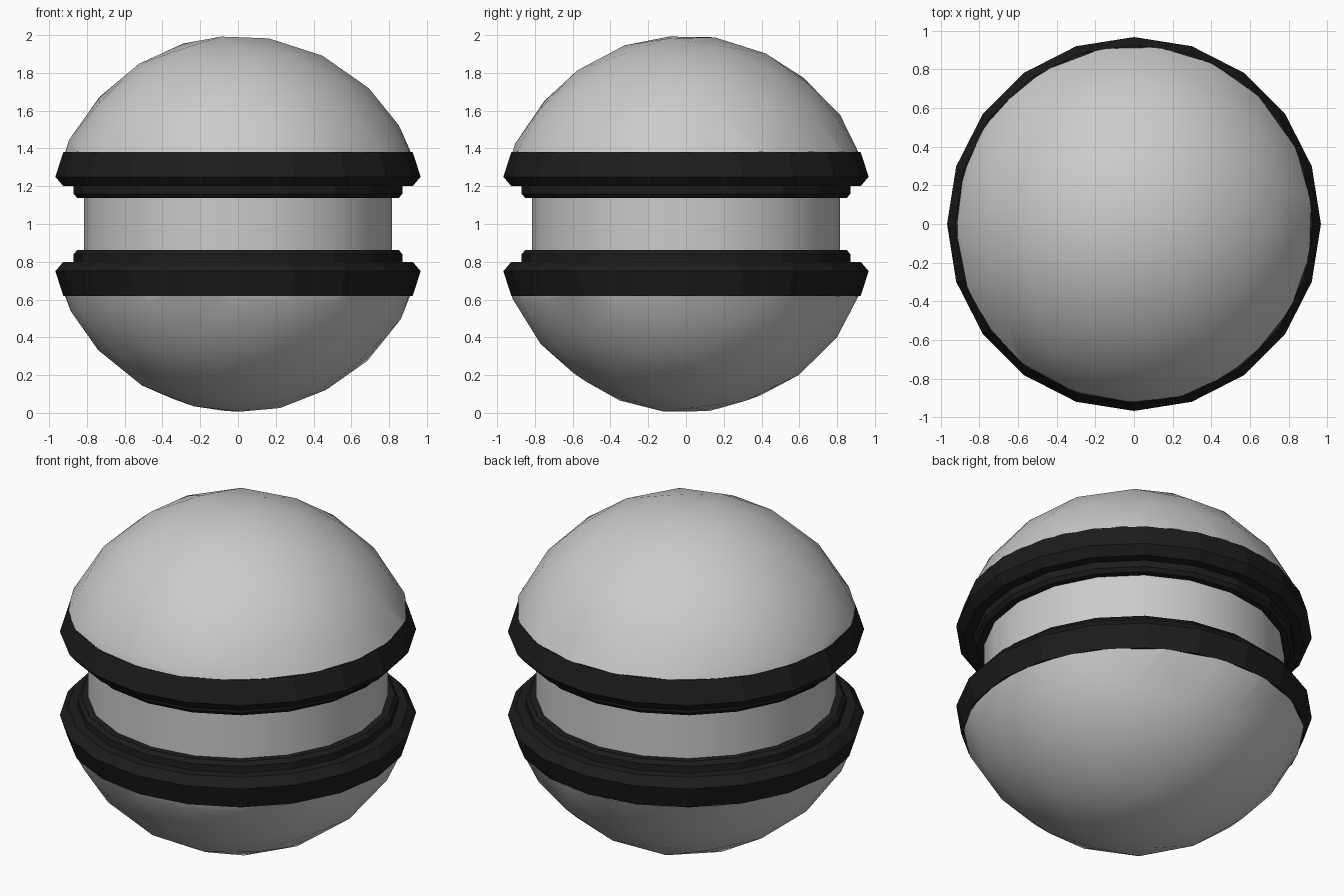
import bpy, bmesh, math
from mathutils import Matrix, Vector

if "Cube" in bpy.data.objects:
    bpy.data.objects.remove(bpy.data.objects["Cube"])

SIDES = 20

black = bpy.data.materials.new("black")
black.diffuse_color = (0.012, 0.012, 0.012, 1)
black.use_nodes = True
black.node_tree.nodes["Principled BSDF"].inputs["Base Color"].default_value = black.diffuse_color


def finish(bm, name, mat=None, angle=None):
    bmesh.ops.recalc_face_normals(bm, faces=bm.faces)
    me = bpy.data.meshes.new(name)
    bm.to_mesh(me)
    bm.free()
    ob = bpy.data.objects.new(name, me)
    bpy.context.collection.objects.link(ob)
    if mat:
        me.materials.append(mat)
    if angle:
        bpy.ops.object.select_all(action='DESELECT')
        ob.select_set(True)
        bpy.context.view_layer.objects.active = ob
        bpy.ops.object.shade_smooth_by_angle(angle=math.radians(angle))
    return ob


def lathe(profile):
    bm = bmesh.new()
    loops = []
    for r, z in profile:
        loops.append([bm.verts.new((r * math.cos(2 * math.pi * i / SIDES),
                                    r * math.sin(2 * math.pi * i / SIDES), z))
                      for i in range(SIDES)])
    for a, b in zip(loops, loops[1:]):
        for i in range(SIDES):
            j = (i + 1) % SIDES
            bm.faces.new((a[i], a[j], b[j], b[i]))
    return bm


def dome(name, pole, sign):
    # Slightly tilted low-poly ball, cut flat at the band
    bm = bmesh.new()
    bmesh.ops.create_icosphere(bm, subdivisions=3, radius=1)
    tilt = Vector((0, 0, sign)).rotation_difference(Vector(pole)).to_matrix().to_4x4()
    bmesh.ops.transform(bm, verts=bm.verts, matrix=Matrix.Translation((0, 0, 1)) @ tilt)
    bmesh.ops.bisect_plane(bm, geom=bm.verts[:] + bm.edges[:] + bm.faces[:],
                           plane_co=(0, 0, 1 + sign * 0.38), plane_no=(0, 0, -sign),
                           clear_outer=True)
    bmesh.ops.holes_fill(bm, edges=[e for e in bm.edges if e.is_boundary], sides=0)
    finish(bm, name, angle=35)


# Upper and lower domes
dome("upper_dome", (-0.09, -0.09, 1), 1)
dome("lower_dome", (0.02, -0.12, -1), -1)

# Stepped black bands, mirrored about the middle
band = [(0.80, 0.38), (0.925, 0.38), (0.967, 0.25), (0.925, 0.20), (0.87, 0.20),
        (0.87, 0.16), (0.852, 0.138), (0.80, 0.138)]
for name, sign in (("upper_band", 1), ("lower_band", -1)):
    finish(lathe([(r, 1 + sign * h) for r, h in band]), name, black)

# Recessed middle drum
finish(lathe([(0.815, 0.80), (0.815, 1.20)]), "middle_drum", angle=35)
